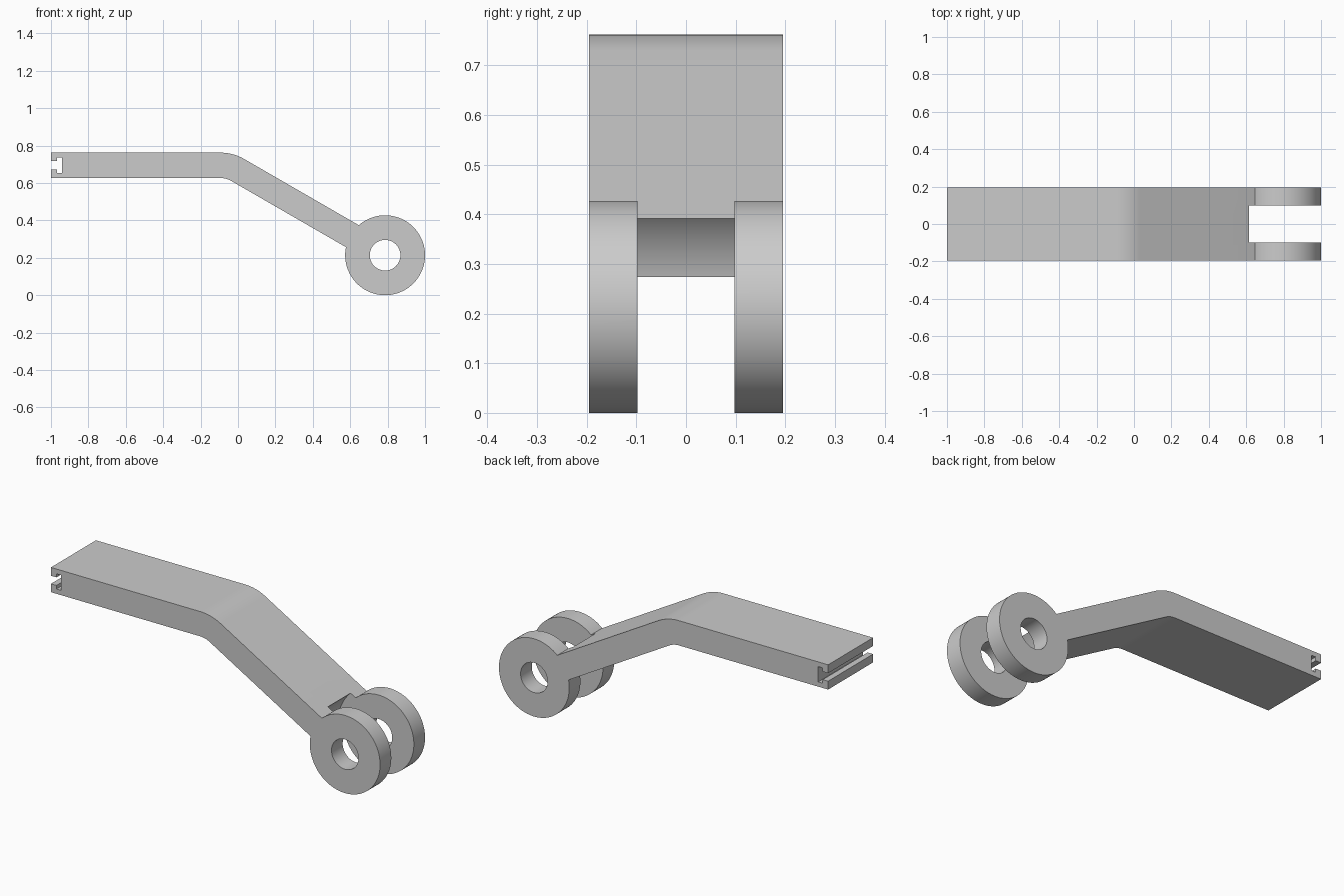
import bpy, bmesh
from math import sin, cos, tan, acos, radians, pi

cube = bpy.data.objects.get("Cube")
if cube:
    bpy.data.objects.remove(cube, do_unlink=True)

grey = bpy.data.materials.new("plain grey")
grey.use_nodes = True
colour = (0.6, 0.6, 0.6, 1.0)
grey.diffuse_color = colour
grey.node_tree.nodes["Principled BSDF"].inputs["Base Color"].default_value = colour

HALF_W, HALF_GAP = 0.195, 0.098           # arm half width, fork gap half width
EYE_X, EYE_Z, EYE_R, BORE_R, CLEAR_R = 0.7865, 0.2135, 0.2135, 0.082, 0.247
TOP, THICK, BEND_X, BEND_R = 0.762, 0.136, -0.026, 0.25
SLOPE = radians(30)


def arc(cx, cz, r, start, end, steps):
    """Points along an arc in the x-z plane."""
    angles = [start + (end - start) * i / steps for i in range(steps + 1)]
    return [(cx + r * cos(a), cz + r * sin(a)) for a in angles]


def extrude_profile(name, points, half_width):
    """Solid made by sweeping an x-z outline along y."""
    bm = bmesh.new()
    face = bm.faces.new([bm.verts.new((x, -half_width, z)) for x, z in points])
    swept = bmesh.ops.extrude_face_region(bm, geom=[face])["geom"]
    verts = [v for v in swept if isinstance(v, bmesh.types.BMVert)]
    bmesh.ops.translate(bm, verts=verts, vec=(0, 2 * half_width, 0))
    bmesh.ops.recalc_face_normals(bm, faces=bm.faces)
    mesh = bpy.data.meshes.new(name)
    bm.to_mesh(mesh)
    bm.free()
    mesh.materials.append(grey)
    obj = bpy.data.objects.new(name, mesh)
    bpy.context.collection.objects.link(obj)
    return obj


# Angles at which the sloping arm edges run into the round eye
dist_top = (BEND_X - EYE_X) * sin(SLOPE) + (TOP - EYE_Z) * cos(SLOPE)
normal = pi / 2 - SLOPE
join_top = normal + acos(dist_top / EYE_R)
join_low = normal + acos((dist_top - THICK) / EYE_R)

# Arm outline: T-slot end, bend with concentric fillets, round eye
bend_cx, bend_cz = BEND_X - BEND_R * tan(SLOPE / 2), TOP - BEND_R
mid = TOP - THICK / 2
slot = [(-1, -0.022), (-0.967, -0.022), (-0.967, -0.042), (-0.94, -0.042),
        (-0.94, 0.042), (-0.967, 0.042), (-0.967, 0.022), (-1, 0.022)]
outline = [(-1, TOP - THICK)] + [(x, mid + dz) for x, dz in slot] + [(-1, TOP)]
outline += arc(bend_cx, bend_cz, BEND_R, pi / 2, normal, 12)
outline += arc(EYE_X, EYE_Z, EYE_R, join_top, join_low - 2 * pi, 80)
outline += arc(bend_cx, bend_cz, BEND_R - THICK, normal, pi / 2, 12)
arm = extrude_profile("hinge_arm", outline, HALF_W)

# Pin bore through both lugs, and the rounded fork gap between them
bore = extrude_profile("bore_cutter",
                       arc(EYE_X, EYE_Z, BORE_R, 0, 2 * pi, 48)[:-1], 0.3)
gap = extrude_profile("gap_cutter",
                      arc(EYE_X, EYE_Z, CLEAR_R, 0, 2 * pi, 96)[:-1], HALF_GAP)

bpy.ops.object.select_all(action='DESELECT')
bpy.context.view_layer.objects.active = arm
arm.select_set(True)
for cutter in (bore, gap):
    cutter.hide_render = True
    mod = arm.modifiers.new("cut", 'BOOLEAN')
    mod.operation, mod.solver, mod.object = 'DIFFERENCE', 'EXACT', cutter
    bpy.ops.object.modifier_apply(modifier=mod.name)
    bpy.data.objects.remove(cutter, do_unlink=True)

bpy.ops.object.shade_smooth_by_angle(angle=radians(25))
